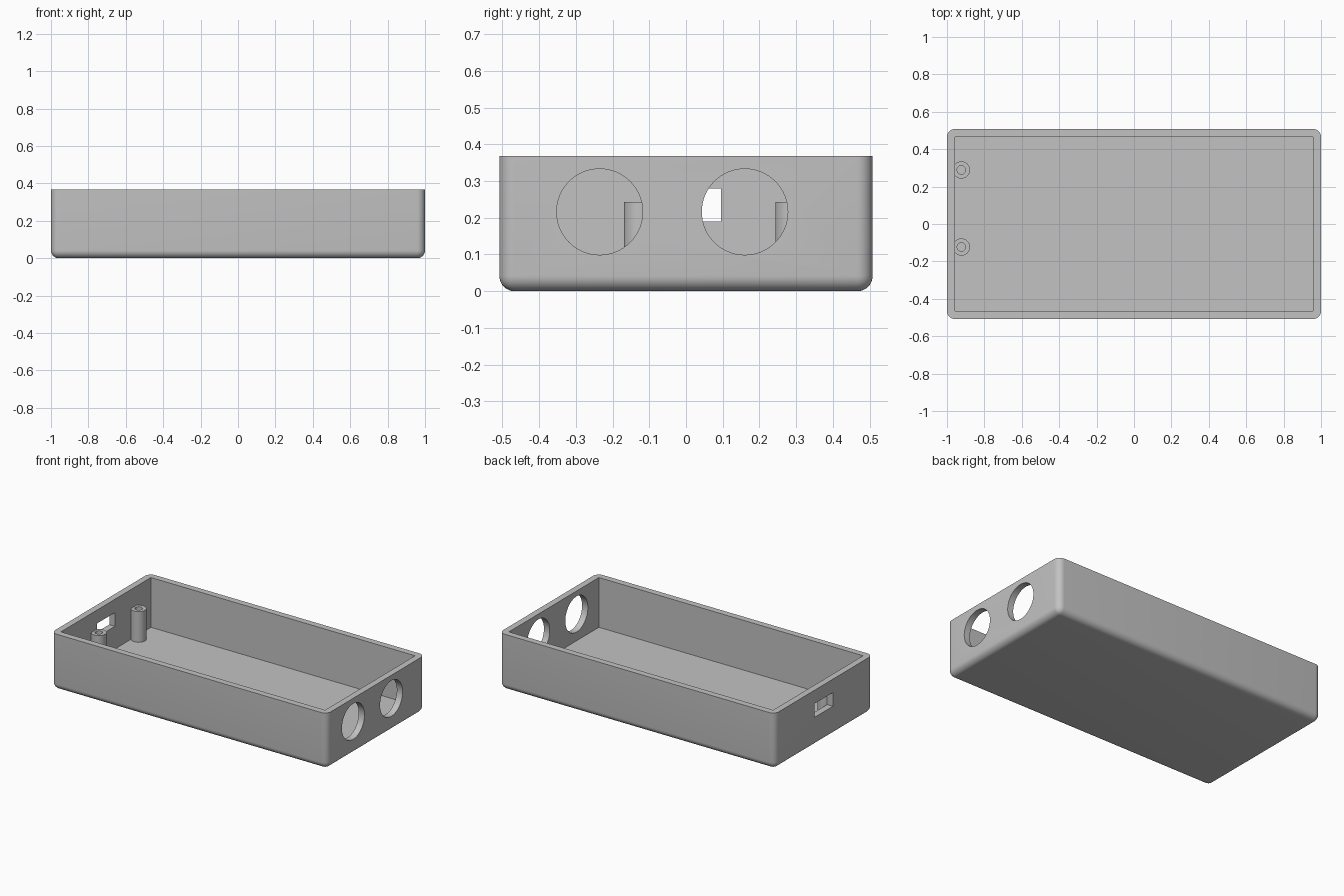
import bpy, bmesh, math
from mathutils import Matrix, Vector

default = bpy.data.objects.get("Cube")
if default:
    bpy.data.objects.remove(default, do_unlink=True)

# Overall sizes
HX, HY, H = 1.0, 0.508, 0.368
WALL = 0.042

grey = bpy.data.materials.new("grey plastic")
COLOUR = (0.54, 0.54, 0.54, 1)
grey.diffuse_color = COLOUR
grey.use_nodes = True
grey.node_tree.nodes["Principled BSDF"].inputs["Base Color"].default_value = COLOUR


def make_object(name, bm):
    bmesh.ops.recalc_face_normals(bm, faces=bm.faces)
    mesh = bpy.data.meshes.new(name)
    bm.to_mesh(mesh)
    bm.free()
    mesh.materials.append(grey)
    obj = bpy.data.objects.new(name, mesh)
    bpy.context.collection.objects.link(obj)
    return obj


def box_bmesh(lo, hi):
    bm = bmesh.new()
    lo, hi = Vector(lo), Vector(hi)
    size = hi - lo
    bmesh.ops.create_cube(bm, size=1, matrix=Matrix.Translation((lo + hi) / 2)
                          @ Matrix.Diagonal((*size, 1)))
    return bm


def activate(obj):
    bpy.ops.object.select_all(action='DESELECT')
    obj.select_set(True)
    bpy.context.view_layer.objects.active = obj


def cut(target, cutter):
    cutter.hide_render = True
    mod = target.modifiers.new("cut", 'BOOLEAN')
    mod.operation = 'DIFFERENCE'
    mod.solver = 'EXACT'
    mod.object = cutter
    activate(target)
    bpy.ops.object.modifier_apply(modifier=mod.name)
    bpy.data.objects.remove(cutter, do_unlink=True)


def smooth(obj):
    activate(obj)
    bpy.ops.object.shade_smooth_by_angle(angle=math.radians(30))


# Tray body: block with rounded upright and bottom edges
bm = box_bmesh((-HX, -HY, 0), (HX, HY, H))
edges = [e for e in bm.edges if min(v.co.z for v in e.verts) < 0.01]
bmesh.ops.bevel(bm, geom=edges, offset=WALL, segments=8, profile=0.5, affect='EDGES')
body = make_object("tray_body", bm)

# Open cavity with square corners
cut(body, make_object("cavity_cutter", box_bmesh(
    (-HX + WALL, -HY + WALL, WALL), (HX - WALL, HY - WALL, H + 0.1))))

# Two round openings in the +x end
for y in (-0.235, 0.16):
    bm = bmesh.new()
    bmesh.ops.create_cone(bm, cap_ends=True, segments=64, radius1=0.117, radius2=0.117,
                          depth=0.2, matrix=Matrix.Translation((HX, y, 0.216))
                          @ Matrix.Rotation(math.pi / 2, 4, 'Y'))
    cut(body, make_object("round_cutter", bm))

# Rectangular slot in the -x end
cut(body, make_object("slot_cutter", box_bmesh(
    (-HX - 0.05, -0.093, 0.19), (-HX + WALL + 0.012, 0.095, 0.28))))
smooth(body)

# Hollow screw posts: a closed ring profile turned about the post axis
POST_R, BORE_R, POST_TOP = 0.046, 0.023, 0.243
profile = [(BORE_R, WALL - 0.01), (POST_R, WALL - 0.01), (POST_R, POST_TOP), (BORE_R, POST_TOP)]
for name, y in (("front_screw_post", -0.123), ("back_screw_post", 0.289)):
    bm = bmesh.new()
    verts = [bm.verts.new((r, 0, z)) for r, z in profile]
    ring = [bm.edges.new((verts[i], verts[(i + 1) % 4])) for i in range(4)]
    bmesh.ops.spin(bm, geom=verts + ring, axis=(0, 0, 1), cent=(0, 0, 0),
                   angle=math.tau, steps=40)
    bmesh.ops.remove_doubles(bm, verts=bm.verts, dist=0.0001)
    bmesh.ops.translate(bm, verts=bm.verts, vec=(-0.923, y, 0))
    smooth(make_object(name, bm))
